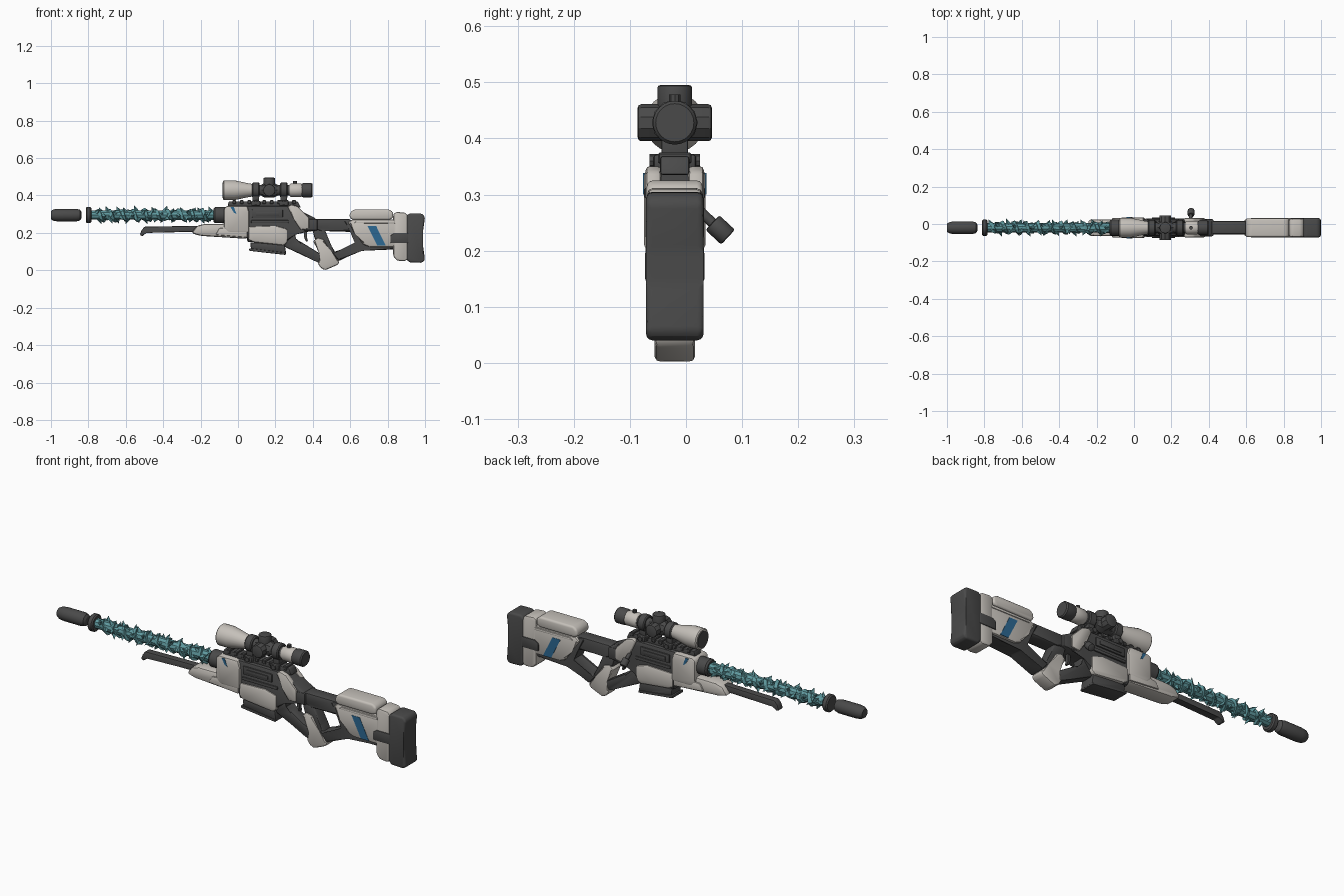
import bpy, bmesh, math, random
from mathutils import Vector

if "Cube" in bpy.data.objects:
    bpy.data.objects.remove(bpy.data.objects["Cube"])

random.seed(4)
CY = -0.02            # centre plane of the rifle
BZ, SZ = 0.295, 0.428  # barrel and scope axis heights


def material(name, rgb):
    m = bpy.data.materials.new(name)
    m.diffuse_color = (*rgb, 1)
    m.use_nodes = True
    m.node_tree.nodes["Principled BSDF"].inputs["Base Color"].default_value = m.diffuse_color
    return m


DARK = material("charcoal", (0.068, 0.068, 0.068))
LIGHT = material("warm_grey", (0.56, 0.53, 0.49))
TEAL = material("teal", (0.115, 0.32, 0.345))
BLUE = material("blue", (0.025, 0.14, 0.29))


def finish(name, bm, mat, smooth=True):
    bmesh.ops.recalc_face_normals(bm, faces=bm.faces)
    me = bpy.data.meshes.new(name)
    bm.to_mesh(me)
    bm.free()
    me.materials.append(mat)
    if smooth:
        me.shade_smooth()
        me.set_sharp_from_angle(angle=math.radians(32))
    ob = bpy.data.objects.new(name, me)
    bpy.context.collection.objects.link(ob)
    return ob


def slab(name, pts, y0, y1, mat, bevel=0.0, seg=2):
    """Side profile (x, z) extruded from y0 to y1, with softened edges."""
    bm = bmesh.new()
    a = [bm.verts.new((x, CY + y0, z)) for x, z in pts]
    b = [bm.verts.new((x, CY + y1, z)) for x, z in pts]
    bm.faces.new(a)
    bm.faces.new(b[::-1])
    n = len(pts)
    for i in range(n):
        bm.faces.new((a[i], b[i], b[(i + 1) % n], a[(i + 1) % n]))
    if bevel:
        bmesh.ops.bevel(bm, geom=bm.edges[:], offset=bevel, segments=seg,
                        profile=0.5, affect='EDGES', clamp_overlap=True)
    return finish(name, bm, mat)


def body(name, pts, half, mat, bevel=0.01, seg=2):
    return slab(name, pts, -half, half, mat, bevel, seg)


def both_sides(name, pts, inner, outer, mat, bevel=0.0):
    slab(name + "_near", pts, -outer, -inner, mat, bevel)
    slab(name + "_far", pts, inner, outer, mat, bevel)


def box(x0, x1, z0, z1):
    return [(x0, z0), (x1, z0), (x1, z1), (x0, z1)]


def lathe(name, prof, z, mat, seg=20):
    """Turned part along x; prof is (x, radius)."""
    bm = bmesh.new()
    rings = [[bm.verts.new((x, CY + r * math.cos(2 * math.pi * k / seg),
                            z + r * math.sin(2 * math.pi * k / seg)))
              for k in range(seg)] for x, r in prof]
    for p, q in zip(rings, rings[1:]):
        for k in range(seg):
            bm.faces.new((p[k], p[(k + 1) % seg], q[(k + 1) % seg], q[k]))
    bm.faces.new(rings[0])
    bm.faces.new(rings[-1])
    return finish(name, bm, mat)


def rod(name, p, q, r, mat, seg=12, r2=None, bevel=0.0):
    p, q = Vector(p), Vector(q)
    bm = bmesh.new()
    bmesh.ops.create_cone(bm, cap_ends=True, segments=seg, radius1=r,
                          radius2=r if r2 is None else r2, depth=(q - p).length)
    if bevel:
        caps = [e for e in bm.edges if abs(e.verts[0].co.z - e.verts[1].co.z) < 1e-5]
        bmesh.ops.bevel(bm, geom=caps, offset=bevel, segments=2, profile=0.5, affect='EDGES')
    rot = (q - p).to_track_quat('Z', 'Y')
    for v in bm.verts:
        v.co = rot @ v.co + (p + q) / 2
    return finish(name, bm, mat)


# --- Muzzle and barrel
lathe("suppressor", [(-1, .022), (-.985, .031), (-.96, .034), (-.865, .034), (-.845, .029), (-.838, .018)], BZ, DARK)
lathe("muzzle_collar", [(-.814, .037), (-.808, .043), (-.79, .043), (-.784, .037)], BZ, DARK)
lathe("barrel", [(-.79, .025), (-.12, .027)], BZ, TEAL, 10)
lathe("barrel_socket", [(-.13, .036), (-.122, .043), (-.06, .043)], BZ, DARK)


def spiral(name, turns, phase, direction, width, tip):
    """Jagged ridge wound round the barrel."""
    bm = bmesh.new()
    per, prev = 9, None
    n = turns * per
    for i in range(n + 1):
        a = phase + direction * 2 * math.pi * i / per
        x = -.765 + .62 * i / n
        r = tip + random.uniform(-.006, .005)
        ring = []
        for dx, rr in ((-width, .02), (-width * .6, r - .007), (width * .7, r), (width, .02)):
            ring.append(bm.verts.new((x + dx, CY + rr * math.cos(a), BZ + rr * math.sin(a))))
        if prev:
            for k in range(4):
                j = (k + 1) % 4
                bm.faces.new((prev[k], prev[j], ring[j], ring[k]))
        else:
            bm.faces.new(ring)
        prev = ring
    bm.faces.new(prev)
    finish(name, bm, TEAL, False)


spiral("barrel_spiral", 10, 0.4, 1, .012, .037)
spiral("barrel_counter_spiral", 6, 2.0, -1, .009, .034)

# crystal spikes standing off the spiral
bm = bmesh.new()
for i in range(54):
    x = -.765 + .62 * i / 53
    a = i * 2.4
    out = Vector((0, math.cos(a), math.sin(a)))
    side = Vector((0, -math.sin(a), math.cos(a)))
    c = Vector((x, CY, BZ))
    base = [c + out * .024 + side * s * .013 + Vector((d, 0, 0)) for s, d in ((-1, 0), (0, -.014), (1, 0), (0, .014))]
    vs = [bm.verts.new(p) for p in base]
    top = bm.verts.new(c + out * random.uniform(.042, .052) + Vector((random.choice((-.012, .012)), 0, 0)))
    bm.faces.new(vs)
    for k in range(4):
        bm.faces.new((vs[k], vs[(k + 1) % 4], top))
finish("barrel_spikes", bm, TEAL, False)

# --- Folded rest and forend
body("rest_bar", [(-.5, .233), (-.2, .238), (-.2, .205), (-.49, .205), (-.51, .182), (-.525, .19), (-.515, .215)], .018, DARK, .005)
body("forend", [(-.25, .198), (-.22, .238), (-.18, .248), (.05, .25), (.05, .168), (-.2, .184)], .045, LIGHT, .014)
both_sides("forend_panel", [(-.12, .19), (-.1, .225), (.05, .235), (.05, .175)], .04, .052, LIGHT, .005)

# --- Receiver
body("front_shroud", [(-.075, .225), (-.075, .335), (-.055, .345), (.05, .345), (.06, .31), (.06, .2), (-.05, .2)], .055, LIGHT, .016)
both_sides("shroud_mark", [(-.04, .338), (-.022, .338), (-.008, .3), (-.022, .308)], .05, .0565, BLUE)
body("receiver", [(-.05, .33), (.02, .345), (.3, .345), (.35, .31), (.42, .275), (.42, .212), (.3, .2), (.26, .15), (.05, .15), (.04, .22)], .043, DARK, .01)
body("top_rail", [(-.055, .34), (-.05, .368), (.32, .368), (.335, .335)], .026, DARK, .005)
for i in range(9):
    x = -.03 + i * .04
    body("rail_tooth", box(x, x + .02, .355, .375), .03, DARK, .003, 1)
both_sides("port_frame", box(.075, .24, .282, .325), .04, .05, DARK, .004)
both_sides("port_cover", box(.095, .22, .293, .312), .045, .054, DARK, .003)
both_sides("receiver_rib", box(.07, .27, .252, .268), .04, .05, DARK, .004)
body("rear_block", box(.345, .425, .212, .275), .046, DARK, .008)
both_sides("rear_panel", [(.265, .34), (.285, .352), (.32, .342), (.38, .28), (.38, .222), (.335, .216), (.3, .27)], .024, .052, LIGHT, .008)
body("lower_shell", [(.055, .165), (.055, .235), (.2, .24), (.265, .222), (.265, .15), (.245, .132), (.08, .15)], .05, LIGHT, .012)
body("magazine", [(.065, .15), (.25, .14), (.258, .085), (.235, .085), (.07, .108)], .04, DARK, .008)
body("magazine_foot", [(.06, .118), (.255, .094), (.255, .082), (.06, .104)], .044, DARK, .004)

# bolt handle on the far side
rod("bolt_arm", (.3, .01, .285), (.305, .055, .242), .009, DARK)
rod("bolt_knob", (.305, .047, .25), (.305, .075, .224), .018, DARK, 12, bevel=.004)

# --- Grip frame with trigger opening
body("trigger_frame", [(.24, .21), (.31, .205), (.3, .165), (.34, .15), (.47, .07), (.45, .03), (.41, .05), (.25, .125)], .03, DARK, .008)
body("trigger", [(.352, .215), (.372, .215), (.366, .18), (.374, .155), (.362, .155), (.352, .18)], .008, DARK, .002)
body("grip_core", [(.395, .225), (.465, .215), (.5, .13), (.53, .08), (.46, .05), (.45, .1), (.41, .17)], .03, DARK, .008)
body("grip_shell", [(.40, .155), (.425, .175), (.46, .165), (.495, .09), (.545, .05), (.535, .03), (.465, .0), (.44, .015), (.425, .04), (.45, .08)], .036, LIGHT, .01)

# --- Stock
body("stock_bar", [(.4, .275), (.6, .275), (.61, .205), (.45, .21), (.4, .22)], .035, DARK, .01)
body("stock_frame", [(.56, .27), (.86, .27), (.86, .11), (.66, .112), (.54, .05), (.5, .1), (.545, .1), (.635, .145), (.6, .205)], .037, DARK, .008)
body("stock_shell", [(.585, .255), (.61, .272), (.87, .272), (.87, .125), (.7, .125), (.665, .14), (.635, .2)], .048, LIGHT, .012)
both_sides("stock_stripe", [(.692, .238), (.738, .238), (.79, .132), (.745, .132)], .042, .0495, BLUE)
both_sides("stock_ridge", [(.62, .252), (.635, .264), (.84, .264), (.84, .25)], .042, .052, LIGHT, .004)
body("cheek_rest", [(.595, .285), (.6, .31), (.62, .325), (.81, .325), (.83, .31), (.83, .28), (.81, .27), (.61, .27)], .05, LIGHT, .018, 3)
body("butt_plate", [(.83, .3), (.845, .312), (.895, .308), (.91, .29), (.91, .06), (.89, .048), (.85, .052), (.83, .075)], .049, LIGHT, .012)
both_sides("butt_latch", [(.815, .145), (.815, .185), (.835, .2), (.91, .2), (.91, .145)], .04, .053, DARK, .005)
body("butt_pad", [(.9, .29), (.915, .305), (.985, .303), (1, .285), (.988, .2), (.988, .14), (1, .055), (.985, .04), (.915, .042), (.9, .06)], .051, DARK, .017, 3)

# --- Scope
lathe("scope_bell", [(-.08, .048), (-.075, .053), (-.02, .053), (.06, .036), (.075, .034)], SZ, LIGHT, 24)
lathe("scope_front_lens", [(-.083, .042), (-.07, .042)], SZ, DARK, 24)
lathe("scope_tube", [(.07, .029), (.36, .029)], SZ, DARK)
lathe("scope_ring", [(.275, .031), (.285, .037), (.335, .037), (.345, .033)], SZ, LIGHT)
lathe("scope_eyepiece", [(.34, .034), (.35, .039), (.392, .039), (.398, .034)], SZ, DARK, 24)
lathe("turret_block", [(.125, .03), (.14, .038), (.195, .038), (.21, .03)], SZ, DARK, 8)
rod("top_turret", (.167, CY, SZ), (.167, CY, .495), .031, DARK, 12, bevel=.005)
rod("side_turrets", (.167, CY - .066, SZ), (.167, CY + .066, SZ), .033, DARK, 10, bevel=.006)
for x in (.095, .245):
    lathe("scope_clamp", [(x - .02, .036), (x - .015, .041), (x + .015, .041), (x + .02, .036)], SZ, DARK, 12)
    body("clamp_post", box(x - .018, x + .018, .36, .41), .024, DARK, .004)
    body("clamp_base", box(x - .024, x + .024, .345, .372), .038, DARK, .006)
    rod("clamp_screw", (x, CY - .045, .36), (x, CY + .045, .36), .012, DARK, 8)
rod("ring_stud", (.305, CY, .45), (.305, CY, .478), .01, DARK, 8)
